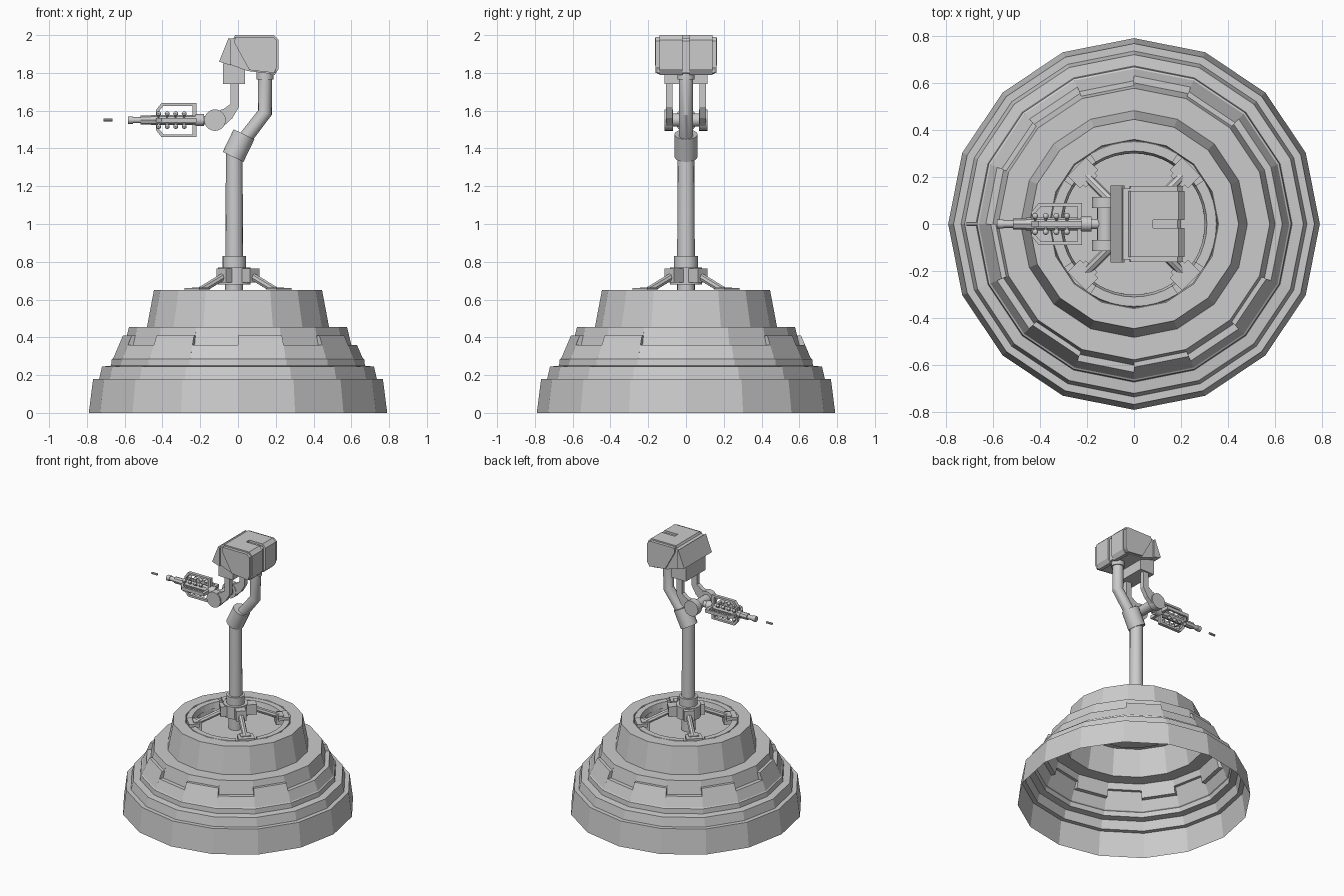
import bpy, bmesh, math
from mathutils import Vector

if "Cube" in bpy.data.objects:
    bpy.data.objects.remove(bpy.data.objects["Cube"])

grey = bpy.data.materials.new("plain grey")
grey.diffuse_color = (0.6, 0.6, 0.6, 1)
grey.use_nodes = True
grey.node_tree.nodes["Principled BSDF"].inputs["Base Color"].default_value = grey.diffuse_color


def finish(ob, name, smooth=False):
    ob.name = name
    ob.data.materials.clear()
    ob.data.materials.append(grey)
    if smooth:
        bpy.ops.object.select_all(action='DESELECT')
        ob.select_set(True)
        bpy.context.view_layer.objects.active = ob
        bpy.ops.object.shade_smooth_by_angle(angle=math.radians(35))
    return ob


def from_bmesh(name, bm, smooth=False):
    bmesh.ops.remove_doubles(bm, verts=bm.verts, dist=0.0005)
    bmesh.ops.recalc_face_normals(bm, faces=bm.faces)
    me = bpy.data.meshes.new(name)
    bm.to_mesh(me)
    bm.free()
    ob = bpy.data.objects.new(name, me)
    bpy.context.collection.objects.link(ob)
    return finish(ob, name, smooth)


def quad(bm, pts):
    bm.faces.new([bm.verts.new(p) for p in pts])


def polar(r, z, deg):
    a = math.radians(deg)
    return (r * math.cos(a), r * math.sin(a), z)


def revolve(bm, profile, angles):
    for a, b in zip(angles, angles[1:]):
        for (r0, z0), (r1, z1) in zip(profile, profile[1:]):
            pts = [polar(r0, z0, a), polar(r0, z0, b), polar(r1, z1, b), polar(r1, z1, a)]
            quad(bm, pts if r1 > 0 else pts[:3])


def rod(name, p, q, r, n=16, r2=None, smooth=True):
    p, q = Vector(p), Vector(q)
    d = q - p
    bpy.ops.mesh.primitive_cone_add(vertices=n, radius1=r, radius2=r if r2 is None else r2,
                                    depth=d.length, location=(p + q) / 2,
                                    rotation=d.to_track_quat('Z', 'Y').to_euler())
    return finish(bpy.context.object, name, smooth)


def box(name, lo, hi, turn=0):
    c = [(a + b) / 2 for a, b in zip(lo, hi)]
    bpy.ops.mesh.primitive_cube_add(size=1)
    ob = bpy.context.object
    for v in ob.data.vertices:
        v.co = Vector([c[i] + v.co[i] * (hi[i] - lo[i]) for i in range(3)])
    ob.rotation_euler.z = math.radians(turn)
    return finish(ob, name)


def slab(name, pts, y0, y1):
    """Extrude a side outline (x, z) from y0 to y1."""
    bm = bmesh.new()
    a = [bm.verts.new((x, y0, z)) for x, z in pts]
    b = [bm.verts.new((x, y1, z)) for x, z in pts]
    bm.faces.new(a)
    bm.faces.new(b[::-1])
    for i in range(len(pts)):
        j = (i + 1) % len(pts)
        bm.faces.new((a[i], b[i], b[j], a[j]))
    return from_bmesh(name, bm)


def tube(name, pts, r):
    cu = bpy.data.curves.new(name, 'CURVE')
    cu.dimensions = '3D'
    cu.bevel_depth, cu.bevel_resolution, cu.use_fill_caps = r, 6, True
    sp = cu.splines.new('POLY')
    sp.points.add(len(pts) - 1)
    for point, co in zip(sp.points, pts):
        point.co = (*co, 1)
    ob = bpy.data.objects.new(name, cu)
    bpy.context.collection.objects.link(ob)
    bpy.ops.object.select_all(action='DESELECT')
    ob.select_set(True)
    bpy.context.view_layer.objects.active = ob
    bpy.ops.object.convert(target='MESH')
    return finish(bpy.context.object, name, True)


# Stepped 16-sided shell, open underneath
STEP = 22.5
around = [i * STEP for i in range(17)]
bm = bmesh.new()
revolve(bm, [(0.79, 0), (0.767, 0.18), (0.735, 0.18), (0.72, 0.245), (0.672, 0.25),
             (0.668, 0.285), (0.66, 0.29)], around)
revolve(bm, [(0.577, 0.455), (0.482, 0.455), (0.445, 0.65), (0.36, 0.65)], around)
# Notched belt: its ledge steps between two heights from face to face
LOW, HIGH = (0.36, 0.63, 0.60), (0.41, 0.609, 0.588)
level = [LOW if i % 2 or i == 0 else HIGH for i in range(16)]
for i, (z, ro, ri) in enumerate(level):
    revolve(bm, [(0.66, 0.29), (ro, z), (ri, z), (0.577, 0.455)], around[i:i + 2])
    if level[i - 1] is not level[i]:
        quad(bm, [polar(LOW[1], LOW[0], around[i]), polar(HIGH[1], HIGH[0], around[i]),
                  polar(HIGH[2], HIGH[0], around[i]), polar(LOW[2], LOW[0], around[i])])
from_bmesh("base_shell", bm)

# Sunken floor inside the rim
bm = bmesh.new()
revolve(bm, [(0.36, 0.65), (0.355, 0.635), (0.315, 0.635), (0.305, 0.58), (0, 0.58)], around)
from_bmesh("bowl_floor", bm)

# Curved lips between the four clamps
for k in range(4):
    bm = bmesh.new()
    arc = [k * 90 - 32 + 8 * i for i in range(9)]
    revolve(bm, [(0.355, 0.635), (0.35, 0.65), (0.31, 0.65), (0.3, 0.61)], arc)
    from_bmesh("rim_lip", bm)

# Four braces holding the pole
for k in range(4):
    t = 45 + 90 * k
    rod("brace", polar(0.09, 0.73, t), polar(0.29, 0.645, t), 0.02, 8)
    box("brace_bracket", (0.05, -0.035, 0.69), (0.125, 0.035, 0.765), t)
    box("brace_foot", (0.255, -0.035, 0.6), (0.31, 0.035, 0.665), t)
    box("brace_foot_plate", (0.27, -0.055, 0.635), (0.345, 0.055, 0.66), t)

# Pole and collars
X = -0.02
rod("pole_hub", (X, 0, 0.68), (X, 0, 0.77), 0.085)
rod("pole_collar", (X, 0, 0.76), (X, 0, 0.83), 0.063)
rod("pole", (X, 0, 0.58), (X, 0, 1.39), 0.048, r2=0.044)
rod("elbow_sleeve", (-0.026, 0, 1.355), (0.032, 0, 1.475), 0.061)
tube("neck_tube", [(0.02, 0, 1.43), (0.143, 0, 1.59), (0.143, 0, 1.79)], 0.038)
rod("neck_collar", (0.143, 0, 1.765), (0.143, 0, 1.81), 0.045)

# Head with a cover that wraps over the top and back
slab("head", [(-0.098, 1.865), (-0.05, 1.98), (-0.02, 1.985), (0.185, 1.985), (0.2, 1.97),
              (0.2, 1.8), (0.175, 1.795), (0.05, 1.81)], -0.15, 0.15)
slab("head_front", [(-0.1, 1.86), (-0.05, 1.985), (-0.04, 1.975), (-0.04, 1.84)], -0.163, 0.163)
COVER = [(0.08, 1.98), (0.08, 2.0), (0.19, 2.0), (0.215, 1.975), (0.215, 1.82), (0.195, 1.79),
         (0.17, 1.79), (0.17, 1.98)]
for s in (-1, 1):
    slab("cover_strip", COVER, s * 0.018, s * 0.14)
    slab("cover_side", [(-0.02, 1.96), (-0.015, 1.99), (0.185, 1.99), (0.207, 1.97),
                        (0.207, 1.83), (0.19, 1.8), (0.06, 1.815)], s * 0.14, s * 0.162)
slab("cover_bridge", [(-0.025, 1.98), (-0.015, 2.0), (0.08, 2.0), (0.08, 1.98)], -0.14, 0.14)
box("gun_mount", (-0.08, -0.115, 1.74), (0.038, 0.115, 1.85))

# Fork arms and pivot discs
GX, GZ = -0.122, 1.55
for s in (-1, 1):
    slab("fork_arm", [(-0.04, 1.76), (0.005, 1.76), (0.005, 1.62), (-0.03, 1.56), (-0.085, 1.51),
                      (-0.13, 1.59), (-0.075, 1.61), (-0.04, 1.635)], s * 0.072, s * 0.105)
    rod("pivot_disc", (GX, s * 0.068, GZ), (GX, s * 0.115, GZ), 0.057, 20)
rod("pivot_axle", (GX, -0.08, GZ), (GX, 0.08, GZ), 0.035)

# Gun barrel sections, given as start, end and radius
for name, a, b, r, n in [("gun_stem", -0.12, -0.185, 0.022, 12), ("gun_rear", -0.18, -0.225, 0.032, 12),
                         ("gun_body", -0.22, -0.46, 0.027, 8), ("barrel_sleeve", -0.46, -0.515, 0.024, 8),
                         ("barrel", -0.51, -0.56, 0.016, 12), ("muzzle", -0.555, -0.582, 0.02, 12),
                         ("bullet", -0.665, -0.712, 0.008, 8)]:
    rod(name, (a, 0, GZ), (b, 0, GZ), r, n)
for x in (-0.285, -0.33, -0.375, -0.42):
    for t in (45, 135, 225, 315):
        c, s = math.cos(math.radians(t)), math.sin(math.radians(t))
        bpy.ops.mesh.primitive_uv_sphere_add(segments=8, ring_count=6, radius=0.013,
                                             location=(x, 0.048 * c, GZ + 0.048 * s))
        finish(bpy.context.object, "stud", True)
        rod("stud_post", (x, 0.02 * c, GZ + 0.02 * s), (x, 0.045 * c, GZ + 0.045 * s), 0.007, 6)

# Cage around the gun: four bent bars joined at the back by crossed plates
for k in range(4):
    bar = slab("cage_bar", [(-0.22, 0.02), (-0.24, 0.02), (-0.24, 0.075), (-0.395, 0.075), (-0.42, 0.045),
                            (-0.42, 0.02), (-0.435, 0.02), (-0.435, 0.052), (-0.405, 0.09),
                            (-0.22, 0.09)], -0.012, 0.012)
    bar.rotation_euler.x = k * math.pi / 2
    bar.location.z = GZ
